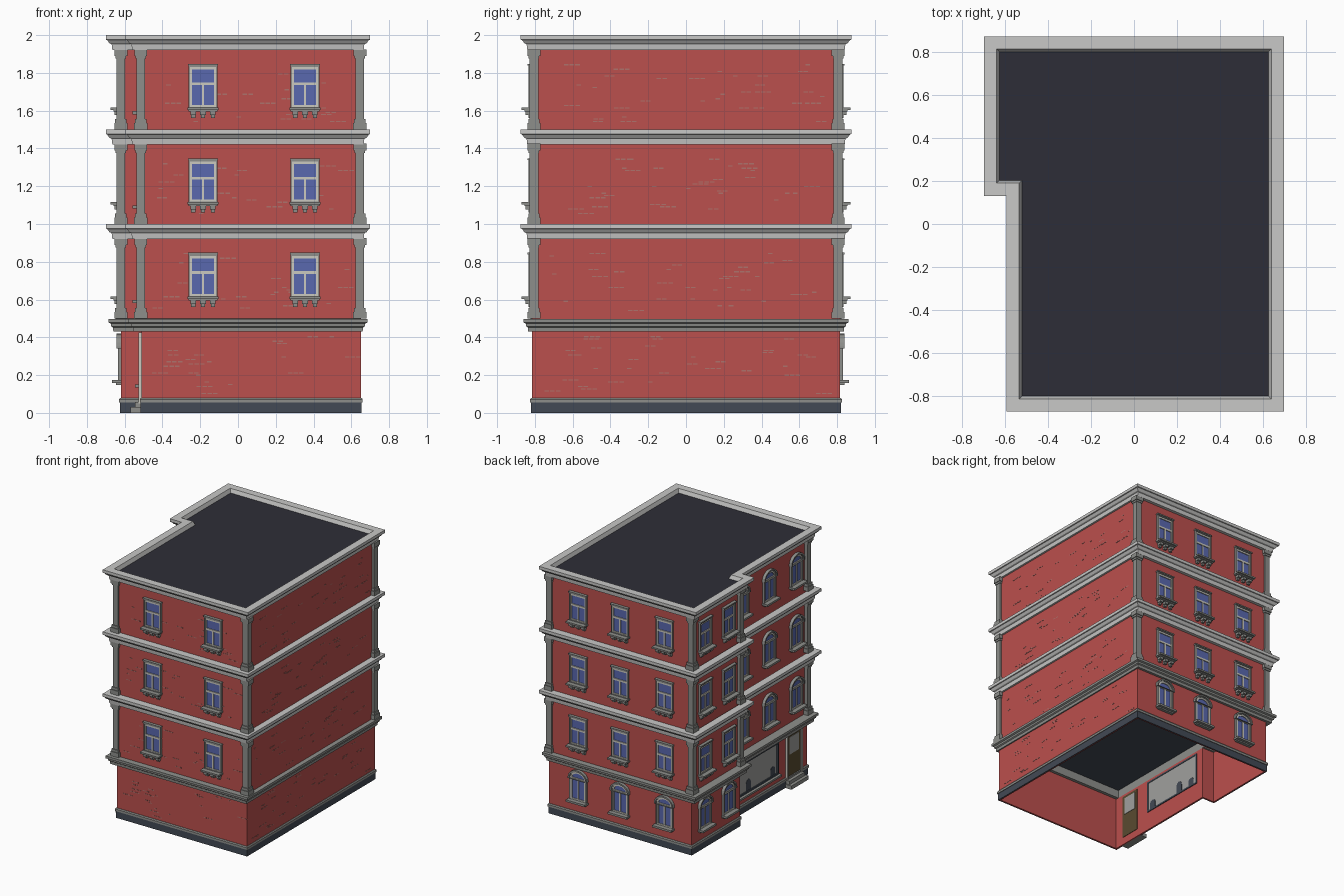
import bpy, bmesh, math, random
from mathutils import Vector

if "Cube" in bpy.data.objects:
    bpy.data.objects.remove(bpy.data.objects["Cube"])

random.seed(4)
COLOURS = {
    "red brick": (0.50, 0.08, 0.075), "worn brick": (0.42, 0.17, 0.15),
    "light stone": (0.58, 0.58, 0.57), "grey stone": (0.27, 0.275, 0.26),
    "window white": (0.60, 0.59, 0.53), "blue glass": (0.10, 0.14, 0.43),
    "slate": (0.055, 0.068, 0.09), "roof dark": (0.027, 0.027, 0.038),
    "door brown": (0.10, 0.07, 0.03), "shop glass": (0.35, 0.35, 0.34)}
mats = {}
for name, c in COLOURS.items():
    mats[name] = bpy.data.materials.new(name)
    mats[name].diffuse_color = (*c, 1)

parts = {}  # (part name, colour) -> bmesh


def part(key):
    return parts.setdefault(key, bmesh.new())


# Wall planes: origin, direction along the wall, outward direction
def plane(o, u, n):
    return Vector((*o, 0)), Vector((*u, 0)), Vector((*n, 0))


FRONT = plane((0, -0.815), (1, 0), (0, -1))
BACK = plane((0, 0.815), (1, 0), (0, 1))
RIGHT = plane((0.65, 0), (0, 1), (1, 0))
LEFT_BACK = plane((-0.62, 0), (0, 1), (-1, 0))
LEFT_FRONT = plane((-0.51, 0), (0, 1), (-1, 0))
WORLD = plane((0, 0), (1, 0), (0, 1))


def loop(bm, side, pts, d):
    o, u, n = side
    return [bm.verts.new(o + u * a + n * d + Vector((0, 0, z))) for a, z in pts]


def prism(key, side, pts, d0, d1):
    bm = part(key)
    a, b = loop(bm, side, pts, d0), loop(bm, side, pts, d1)
    bm.faces.new(a)
    bm.faces.new(b)
    for i in range(len(a)):
        bm.faces.new((a[i - 1], a[i], b[i], b[i - 1]))


def ring(key, side, outer, inner, d0, d1):
    bm = part(key)
    ls = [loop(bm, side, p, d) for p, d in ((outer, d0), (outer, d1), (inner, d1), (inner, d0))]
    for k in range(4):
        a, b = ls[k - 1], ls[k]
        for i in range(len(a)):
            bm.faces.new((a[i - 1], a[i], b[i], b[i - 1]))


def rect(c, h, z0, z1):
    return [(c - h, z0), (c + h, z0), (c + h, z1), (c - h, z1)]


def box(key, side, c, h, z0, z1, d0, d1):
    prism(key, side, rect(c, h, z0, z1), d0, d1)


def arch(c, h, z0, spring, rise, n=10):
    return [(c - h, z0), (c + h, z0)] + [
        (c + h * math.cos(math.pi * i / n), spring + rise * math.sin(math.pi * i / n)) for i in range(n + 1)]


# L-shaped outlines, counter-clockwise
def outline(x0, xn, x1, y0, ys, y1):
    return [(xn, y0), (x1, y0), (x1, y1), (x0, y1), (x0, ys), (xn, ys)]


WALL = outline(-0.62, -0.51, 0.65, -0.815, 0.2, 0.815)
TRIM = outline(-0.635, -0.53, 0.635, -0.81, 0.195, 0.81)


def sweep(key, path, profile):
    """Closed profile of (outset, z) swept round an outline with mitred corners."""
    bm, n, rows = part(key), len(path), []
    P = [Vector(p) for p in path]
    for i in range(n):
        e0, e1 = (P[i] - P[i - 1]).normalized(), (P[(i + 1) % n] - P[i]).normalized()
        off = Vector((e0.y + e1.y, -e0.x - e1.x))
        rows.append([bm.verts.new((*(P[i] + off * o), z)) for o, z in profile])
    for i in range(n):
        a, b = rows[i - 1], rows[i]
        for k in range(len(profile)):
            bm.faces.new((a[k - 1], a[k], b[k], b[k - 1]))


def slab(key, path, z0, z1):
    bm = part(key)
    lo, hi = ([bm.verts.new((x, y, z)) for x, y in path] for z in (z0, z1))
    bm.faces.new(lo)
    bm.faces.new(hi)
    for i in range(len(lo)):
        bm.faces.new((lo[i - 1], lo[i], hi[i], hi[i - 1]))


# Shell: hollow brick walls, plinth, ceiling over the ground floor, roof
sweep(("walls", "red brick"), WALL, [(0, 0), (0, 1.965), (-0.01, 1.965), (-0.01, 0)])
sweep(("plinth", "slate"), WALL, [(-0.002, 0), (0.005, 0), (0.005, 0.055), (-0.002, 0.055)])
sweep(("plinth_trim", "grey stone"), WALL, [(-0.002, 0.055), (0.01, 0.055), (0.01, 0.072), (0.004, 0.08), (-0.002, 0.08)])
slab(("ceiling", "slate"), WALL, 0.495, 0.498)
slab(("roof", "roof dark"), TRIM, 1.96, 1.97)

# Cornices
sweep(("lower_cornice", "grey stone"), TRIM,
      [(-0.03, 0.43), (0.025, 0.43), (0.027, 0.452), (0.036, 0.458), (0.038, 0.472),
       (0.05, 0.478), (0.05, 0.497), (-0.03, 0.5)])
for z in (1.0, 1.5, 2.0):
    sweep(("cornices", "light stone"), TRIM,
          [(-0.03, z - 0.08), (0.03, z - 0.08), (0.034, z - 0.048), (0.045, z - 0.044), (0.058, z - 0.026),
           (0.065, z - 0.024), (0.065, z), (0.005, z), (-0.008, z - 0.03), (-0.03, z - 0.04)])

# Corner pilasters on each upper floor
for f in (0.5, 1.0, 1.5):
    for x, y in ((-0.515, -0.805), (0.645, -0.805), (0.645, 0.805), (-0.62, 0.805), (-0.62, 0.205)):
        for h, z0, z1 in ((0.035, 0, 0.035), (0.03, 0.035, 0.055), (0.023, 0.055, 0.38),
                          (0.028, 0.375, 0.39), (0.034, 0.39, 0.425)):
            box(("pilasters", "grey stone"), WORLD, x, h, f + z0, f + z1, y - h, y + h)


def square_window(side, c, f):
    z0, z1 = f + 0.115, f + 0.335
    box(("window_panes", "blue glass"), side, c, 0.068, z0, z1, -0.002, 0.005)
    ring(("window_casings", "grey stone"), side, rect(c, 0.076, z0, z1 + 0.005), rect(c, 0.068, z0 + 0.005, z1 - 0.004), 0, 0.018)
    ring(("window_frames", "window white"), side, rect(c, 0.07, z0, z1), rect(c, 0.058, z0 + 0.014, z1 - 0.018), 0, 0.012)
    box(("window_frames", "window white"), side, c, 0.06, f + 0.235, f + 0.25, 0, 0.012)
    box(("window_frames", "window white"), side, c, 0.006, z0, f + 0.235, 0, 0.012)
    box(("window_lintels", "grey stone"), side, c, 0.08, z1 + 0.003, z1 + 0.013, 0, 0.024)
    # sill on three stepped brackets
    box(("window_sills", "grey stone"), side, c, 0.082, f + 0.103, f + 0.116, 0, 0.055)
    box(("window_sills", "grey stone"), side, c, 0.076, f + 0.095, f + 0.103, 0, 0.04)
    for k in (-0.052, 0, 0.052):
        box(("sill_brackets", "grey stone"), side, c + k, 0.015, f + 0.076, f + 0.095, 0, 0.034)
        box(("sill_brackets", "grey stone"), side, c + k, 0.011, f + 0.06, f + 0.076, 0, 0.018)


def arched_window(side, c, z):
    s = z + 0.18
    prism(("window_panes", "blue glass"), side, arch(c, 0.065, z, s, 0.05), -0.002, 0.005)
    ring(("window_frames", "window white"), side, arch(c, 0.067, z, s, 0.052), arch(c, 0.054, z + 0.013, s, 0.038), 0, 0.012)
    box(("window_frames", "window white"), side, c, 0.006, z, s, 0, 0.011)
    box(("window_frames", "window white"), side, c, 0.06, s - 0.012, s, 0, 0.012)
    ring(("window_casings", "grey stone"), side, arch(c, 0.076, z, s, 0.062), arch(c, 0.066, z, s, 0.051), 0, 0.016)
    # raised hood over the arch, then sill
    ring(("window_hoods", "grey stone"), side, arch(c, 0.084, s - 0.01, s, 0.068), arch(c, 0.072, s - 0.009, s, 0.056), 0, 0.024)
    box(("window_sills", "grey stone"), side, c, 0.084, z - 0.014, z + 0.002, 0, 0.048)
    box(("window_sills", "grey stone"), side, c, 0.074, z - 0.024, z - 0.014, 0, 0.025)


for f in (0.5, 1.0, 1.5):
    for side, centres in ((FRONT, (-0.185, 0.355)), (BACK, (-0.385, 0.012, 0.385)), (LEFT_BACK, (0.35, 0.65))):
        for c in centres:
            square_window(side, c, f)
    for c in (-0.67, -0.325, 0.02):
        arched_window(LEFT_FRONT, c, f + 0.095)
for side, centres in ((BACK, (-0.385, 0.012, 0.385)), (LEFT_BACK, (0.35, 0.65))):
    for c in centres:
        arched_window(side, c, 0.172)

# Shop window with a few display shapes
box(("shop_pane", "shop glass"), LEFT_FRONT, -0.145, 0.28, 0.16, 0.40, -0.013, 0.004)
ring(("shop_frame", "slate"), LEFT_FRONT, rect(-0.145, 0.29, 0.15, 0.41), rect(-0.145, 0.277, 0.163, 0.397), -0.016, 0.014)
box(("shop_sill", "grey stone"), LEFT_FRONT, -0.145, 0.3, 0.135, 0.15, 0, 0.035)
for c, h in ((-0.37, 0.07), (-0.06, 0.09), (0.08, 0.06)):
    prism(("shop_display", "slate"), LEFT_FRONT, arch(c, 0.03, 0.163, 0.163 + h * 0.6, h * 0.4), -0.016, 0.006)

# Door: wooden leaf, glass light, frame and steps
box(("door", "door brown"), LEFT_FRONT, -0.64, 0.085, 0.06, 0.41, -0.014, 0.006)
box(("door_glass", "shop glass"), LEFT_FRONT, -0.64, 0.06, 0.25, 0.39, -0.017, 0.009)
ring(("door_frame", "window white"), LEFT_FRONT, rect(-0.64, 0.1, 0.05, 0.425), rect(-0.64, 0.084, 0.055, 0.408), -0.002, 0.016)
box(("door_step", "grey stone"), LEFT_FRONT, -0.64, 0.11, 0.0, 0.03, 0, 0.06)
box(("door_step", "grey stone"), LEFT_FRONT, -0.64, 0.10, 0.03, 0.058, 0, 0.035)

# Clusters of worn bricks on the walls
for side, a0, a1, count in ((FRONT, -0.45, 0.58, 22), (RIGHT, -0.74, 0.74, 32)):
    for base in (0.1, 0.54, 1.04, 1.54):
        for _ in range(count):
            a, z = random.uniform(a0, a1), base + 0.012 * random.randint(0, 25)
            for k in range(random.randint(1, 3)):
                box(("worn_bricks", "worn brick"), side, a + 0.03 * k, 0.012, z, z + 0.006, -0.001, 0.0015)

# Turn every part into an object
for (name, colour), bm in parts.items():
    bmesh.ops.recalc_face_normals(bm, faces=bm.faces)
    me = bpy.data.meshes.new(name)
    bm.to_mesh(me)
    bm.free()
    me.materials.append(mats[colour])
    bpy.context.collection.objects.link(bpy.data.objects.new(name, me))

for m in bpy.data.materials:
    if m.users and not m.is_grease_pencil:
        m.use_nodes = True
        m.node_tree.nodes["Principled BSDF"].inputs["Base Color"].default_value = m.diffuse_color
